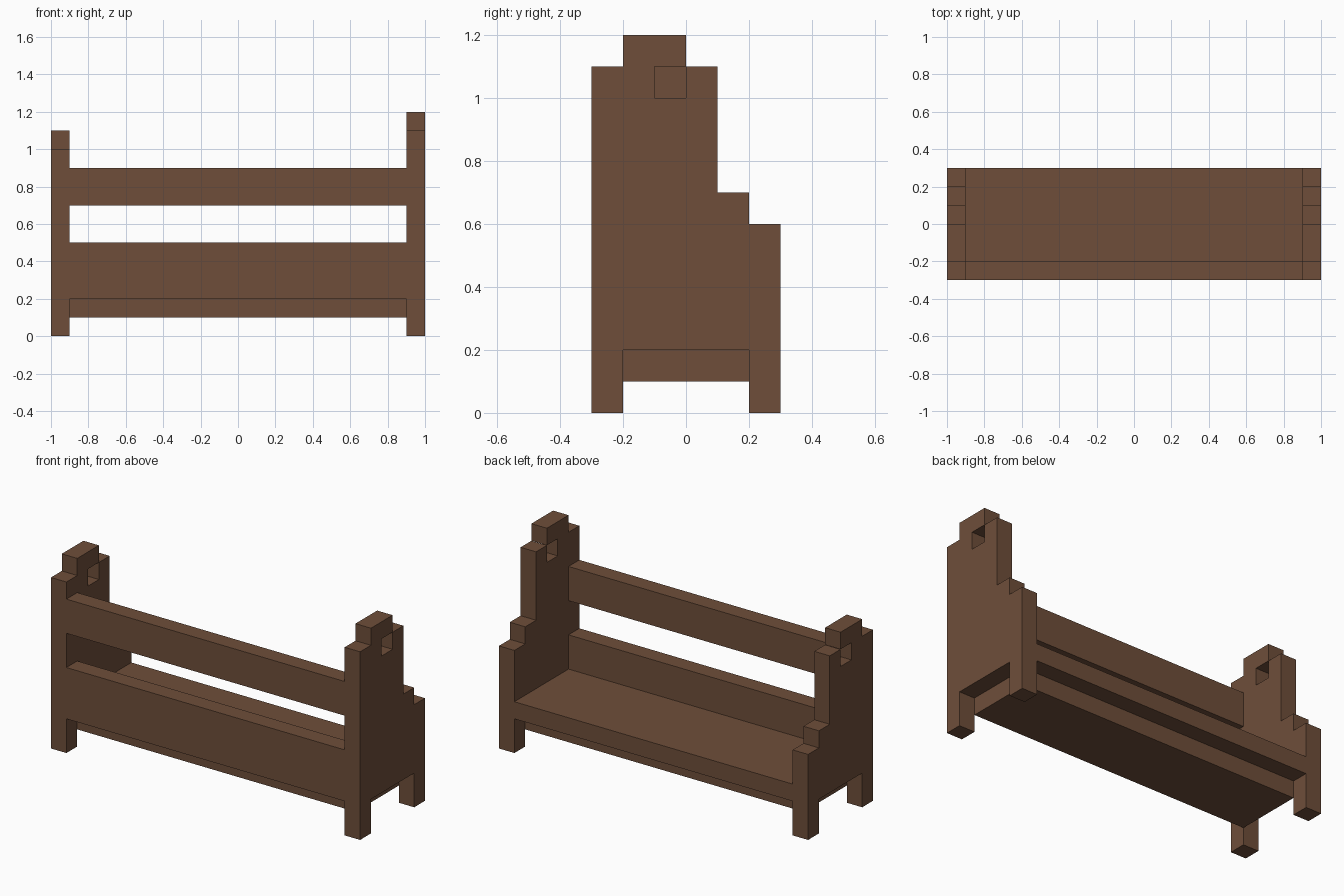
import bpy, bmesh

if "Cube" in bpy.data.objects:
    bpy.data.objects.remove(bpy.data.objects["Cube"])

wood = bpy.data.materials.new("brown_wood")
wood.diffuse_color = (0.156, 0.076, 0.042, 1.0)
wood.use_nodes = True
wood.node_tree.nodes["Principled BSDF"].inputs["Base Color"].default_value = wood.diffuse_color


def extrude_x(name, profile, x0, x1):
    """Extrude a counter-clockwise (y, z) outline from x0 to x1."""
    bm = bmesh.new()
    face = bm.faces.new([bm.verts.new((x0, y, z)) for y, z in profile])
    out = bmesh.ops.extrude_face_region(bm, geom=[face])
    verts = [g for g in out["geom"] if isinstance(g, bmesh.types.BMVert)]
    bmesh.ops.translate(bm, verts=verts, vec=(x1 - x0, 0, 0))
    bmesh.ops.recalc_face_normals(bm, faces=bm.faces[:])
    mesh = bpy.data.meshes.new(name)
    bm.to_mesh(mesh)
    bm.free()
    mesh.materials.append(wood)
    obj = bpy.data.objects.new(name, mesh)
    bpy.context.collection.objects.link(obj)
    return obj


def board(name, y0, y1, z0, z1):
    """Long plank between the two end panels."""
    return extrude_x(name, [(y0, z0), (y1, z0), (y1, z1), (y0, z1)], -0.9, 0.9)


def end_panel(name, x0, x1, d):
    """Stepped end panel with legs; d shifts the upper steps in height."""
    s, e = 1.0 + d, 0.0005  # shoulder height, tiny gap at the hole corner
    extrude_x(name, [
        (-0.3, 0), (-0.2, 0), (-0.2, 0.2), (0.2, 0.2), (0.2, 0), (0.3, 0),
        (0.3, 0.5 + d), (0.2, 0.5 + d), (0.2, 0.6 + d), (0.1, 0.6 + d),
        (0.1, s),
        # square handle hole, touching the inner corner of the step
        (e, s), (e, s - 0.1), (-0.1, s - 0.1), (-0.1, s + e), (0, s + e),
        (0, s + 0.1), (-0.2, s + 0.1), (-0.2, s), (-0.3, s)], x0, x1)


# End panels: the right one is one step taller
end_panel("left_end_panel", -1.0, -0.9, 0.0)
end_panel("right_end_panel", 0.9, 1.0, 0.1)

# Planks
board("lower_back_board", -0.3, -0.2, 0.2, 0.5)
board("upper_back_rail", -0.3, -0.2, 0.7, 0.9)
board("seat", -0.2, 0.3, 0.2, 0.3)
board("under_seat_board", -0.2, 0.2, 0.1, 0.2)
